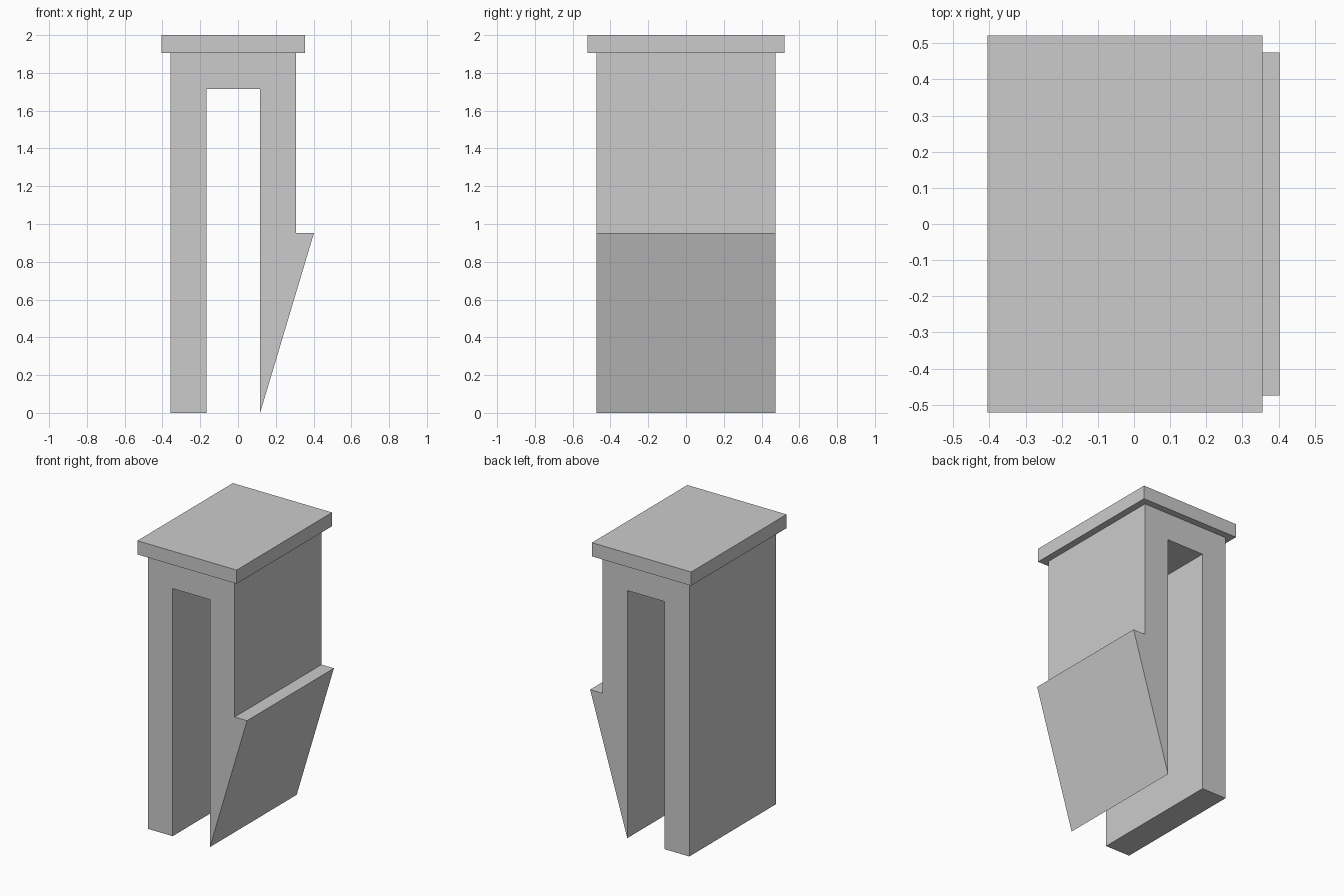
import bpy
import bmesh

cube = bpy.data.objects.get("Cube")
if cube:
    bpy.data.objects.remove(cube, do_unlink=True)

grey = bpy.data.materials.new("light grey")
grey.use_nodes = True
COLOUR = (0.6, 0.6, 0.6, 1)
grey.diffuse_color = COLOUR
grey.node_tree.nodes["Principled BSDF"].inputs["Base Color"].default_value = COLOUR


def extrude_profile(name, profile, half_depth):
    """Extrude an (x, z) outline evenly to both sides along y."""
    bm = bmesh.new()
    face = bm.faces.new([bm.verts.new((x, -half_depth, z)) for x, z in profile])
    result = bmesh.ops.extrude_face_region(bm, geom=[face])
    moved = [v for v in result["geom"] if isinstance(v, bmesh.types.BMVert)]
    bmesh.ops.translate(bm, verts=moved, vec=(0, 2 * half_depth, 0))
    bmesh.ops.recalc_face_normals(bm, faces=bm.faces)
    mesh = bpy.data.meshes.new(name)
    bm.to_mesh(mesh)
    bm.free()
    mesh.materials.append(grey)
    obj = bpy.data.objects.new(name, mesh)
    bpy.context.collection.objects.link(obj)
    return obj


# Clip body: straight leg, bridge, and leg with a barbed wedge
extrude_profile("clip_body", [
    (-0.358, 0), (-0.168, 0), (-0.168, 1.714), (0.117, 1.714), (0.117, 0),
    (0.402, 0.952), (0.307, 0.952), (0.307, 1.905), (-0.358, 1.905),
], 0.475)

# Overhanging top plate
extrude_profile("top_plate", [
    (-0.405, 1.905), (0.355, 1.905), (0.355, 2), (-0.405, 2),
], 0.522)
